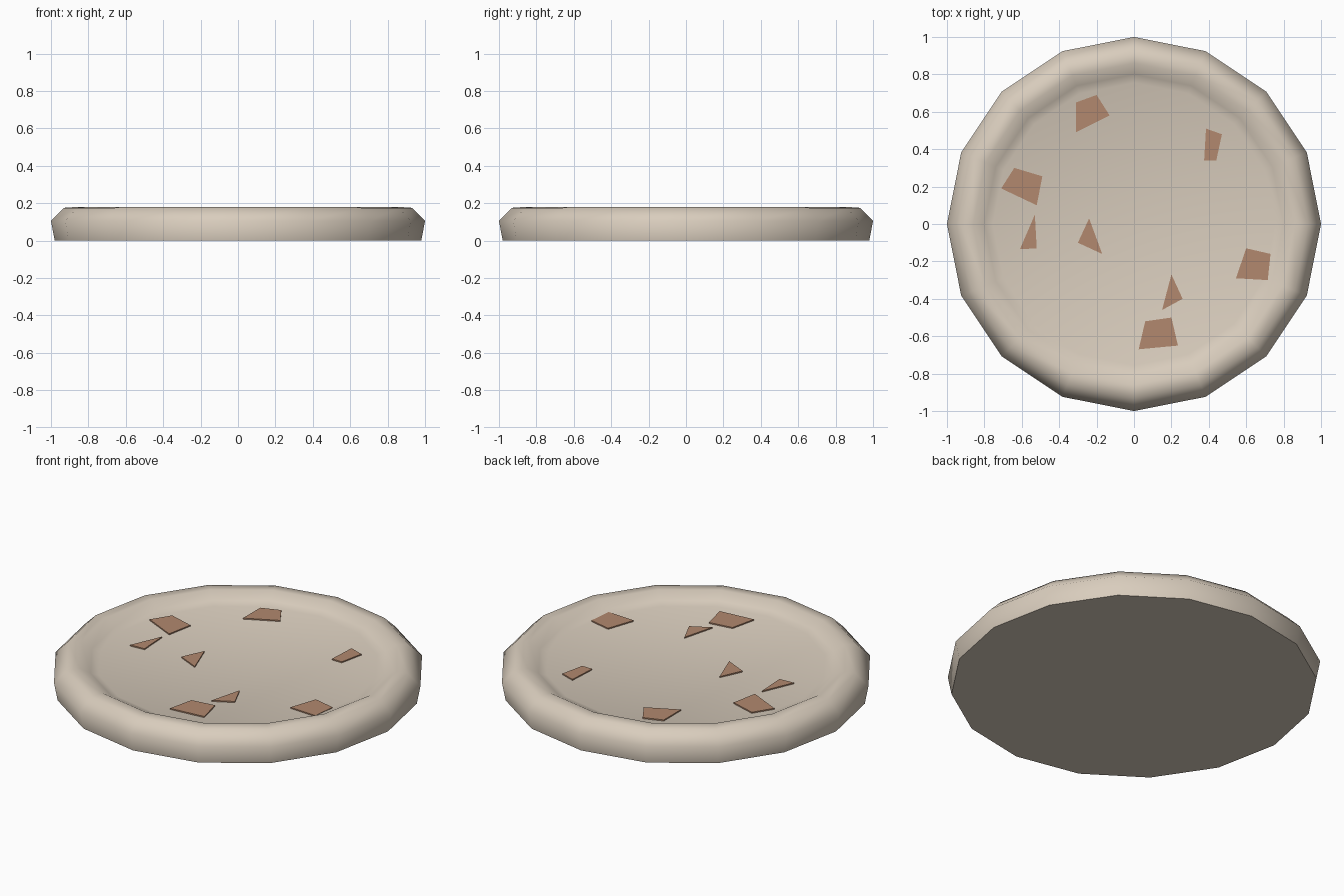
import bpy, bmesh, math

if "Cube" in bpy.data.objects:
    bpy.data.objects.remove(bpy.data.objects["Cube"])

SIDES = 16
FLOOR_Z = 0.13


def material(name, rgb):
    m = bpy.data.materials.new(name)
    m.diffuse_color = (*rgb, 1.0)
    m.use_nodes = True
    m.node_tree.nodes["Principled BSDF"].inputs["Base Color"].default_value = m.diffuse_color
    return m


def add_object(name, bm, mat):
    bmesh.ops.recalc_face_normals(bm, faces=bm.faces)
    mesh = bpy.data.meshes.new(name)
    bm.to_mesh(mesh)
    bm.free()
    mesh.materials.append(mat)
    obj = bpy.data.objects.new(name, mesh)
    bpy.context.collection.objects.link(obj)
    return obj


cream = material("cream", (0.694, 0.610, 0.509))
brown = material("brown", (0.445, 0.250, 0.156))

# Round base: profile (radius, height) turned around z, capped below and on the floor
profile = [(0.98, 0.0), (1.0, 0.105), (0.93, 0.175), (0.86, 0.18),
           (0.80, 0.145), (0.755, FLOOR_Z)]
bm = bmesh.new()
rings = []
for r, z in profile:
    rings.append([bm.verts.new((r * math.cos(i * math.tau / SIDES),
                                r * math.sin(i * math.tau / SIDES), z))
                  for i in range(SIDES)])
for low, high in zip(rings, rings[1:]):
    for i in range(SIDES):
        j = (i + 1) % SIDES
        bm.faces.new((low[i], low[j], high[j], high[i]))
bm.faces.new(rings[0][::-1])
bm.faces.new(rings[-1])
dish = add_object("round_dish", bm, cream)
bpy.context.view_layer.objects.active = dish
dish.select_set(True)
bpy.ops.object.shade_smooth_by_angle(angle=math.radians(60))

# Scattered angular flakes lying on the floor of the dish
flakes = [
    [(-.31, .65), (-.20, .69), (-.13, .58), (-.31, .49)],
    [(.385, .51), (.47, .48), (.44, .34), (.375, .34)],
    [(-.64, .30), (-.49, .255), (-.52, .10), (-.71, .19)],
    [(-.53, .05), (-.52, -.13), (-.61, -.135)],
    [(-.24, .03), (-.17, -.16), (-.30, -.10)],
    [(.20, -.27), (.26, -.40), (.15, -.46)],
    [(.06, -.52), (.20, -.50), (.235, -.65), (.025, -.67)],
    [(.60, -.13), (.73, -.16), (.715, -.30), (.545, -.29)],
]
for n, outline in enumerate(flakes, 1):
    bm = bmesh.new()
    face = bm.faces.new([bm.verts.new((x, y, FLOOR_Z - 0.001)) for x, y in outline])
    top = bmesh.ops.extrude_face_region(bm, geom=[face])["geom"]
    bmesh.ops.translate(bm, vec=(0, 0, 0.008),
                        verts=[v for v in top if isinstance(v, bmesh.types.BMVert)])
    add_object(f"flake_{n}", bm, brown)
